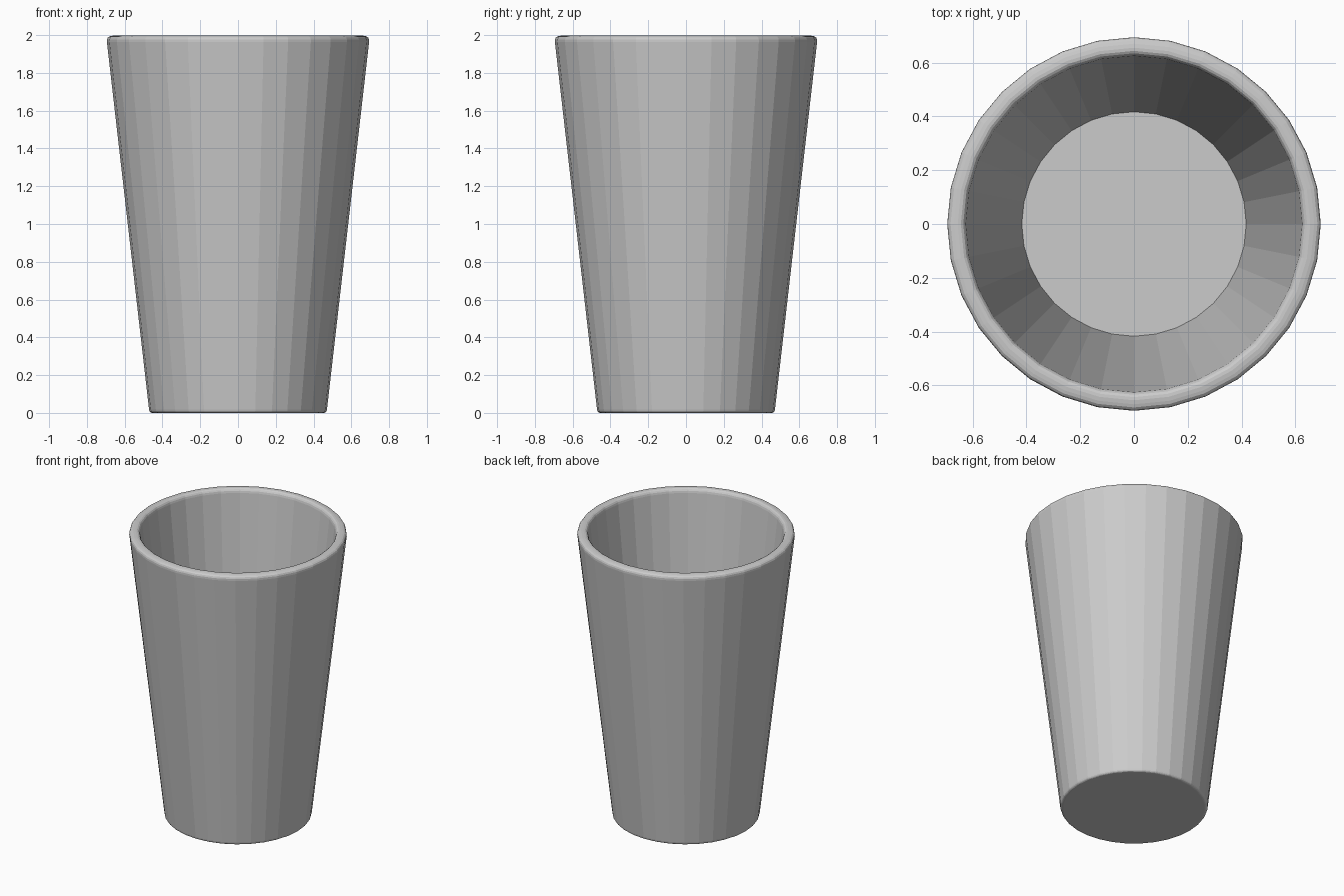
import bpy, bmesh, math

if "Cube" in bpy.data.objects:
    bpy.data.objects.remove(bpy.data.objects["Cube"])

SIDES = 32


def arc(a, corner, b, steps=4):
    """Rounded corner: curve from a to b pulled towards the corner."""
    pts = []
    for i in range(steps + 1):
        t = i / steps
        pts.append(tuple((1 - t) ** 2 * p + 2 * t * (1 - t) * c + t * t * q
                         for p, c, q in zip(a, corner, b)))
    return pts


# Wall profile (radius, height): underside, outer wall, rolled rim, inner wall, floor
profile = arc((0.452, 0), (0.469, 0), (0.471, 0.018))
profile += arc((0.694, 1.963), (0.697, 1.993), (0.67, 1.996))
profile += arc((0.655, 1.998), (0.629, 2.0), (0.625, 1.97))
profile.append((0.417, 0.052))

# Cup body: spin the profile and cap the bottom and inner floor
bm = bmesh.new()
rings = []
for r, z in profile:
    rings.append([bm.verts.new((r * math.cos(2 * math.pi * i / SIDES),
                                r * math.sin(2 * math.pi * i / SIDES), z))
                  for i in range(SIDES)])
for lo, hi in zip(rings, rings[1:]):
    for i in range(SIDES):
        j = (i + 1) % SIDES
        bm.faces.new((lo[i], lo[j], hi[j], hi[i]))
bm.faces.new(rings[0][::-1])
bm.faces.new(rings[-1])
bmesh.ops.recalc_face_normals(bm, faces=bm.faces)

mesh = bpy.data.meshes.new("cup")
bm.to_mesh(mesh)
bm.free()
bpy.context.collection.objects.link(bpy.data.objects.new("cup", mesh))
